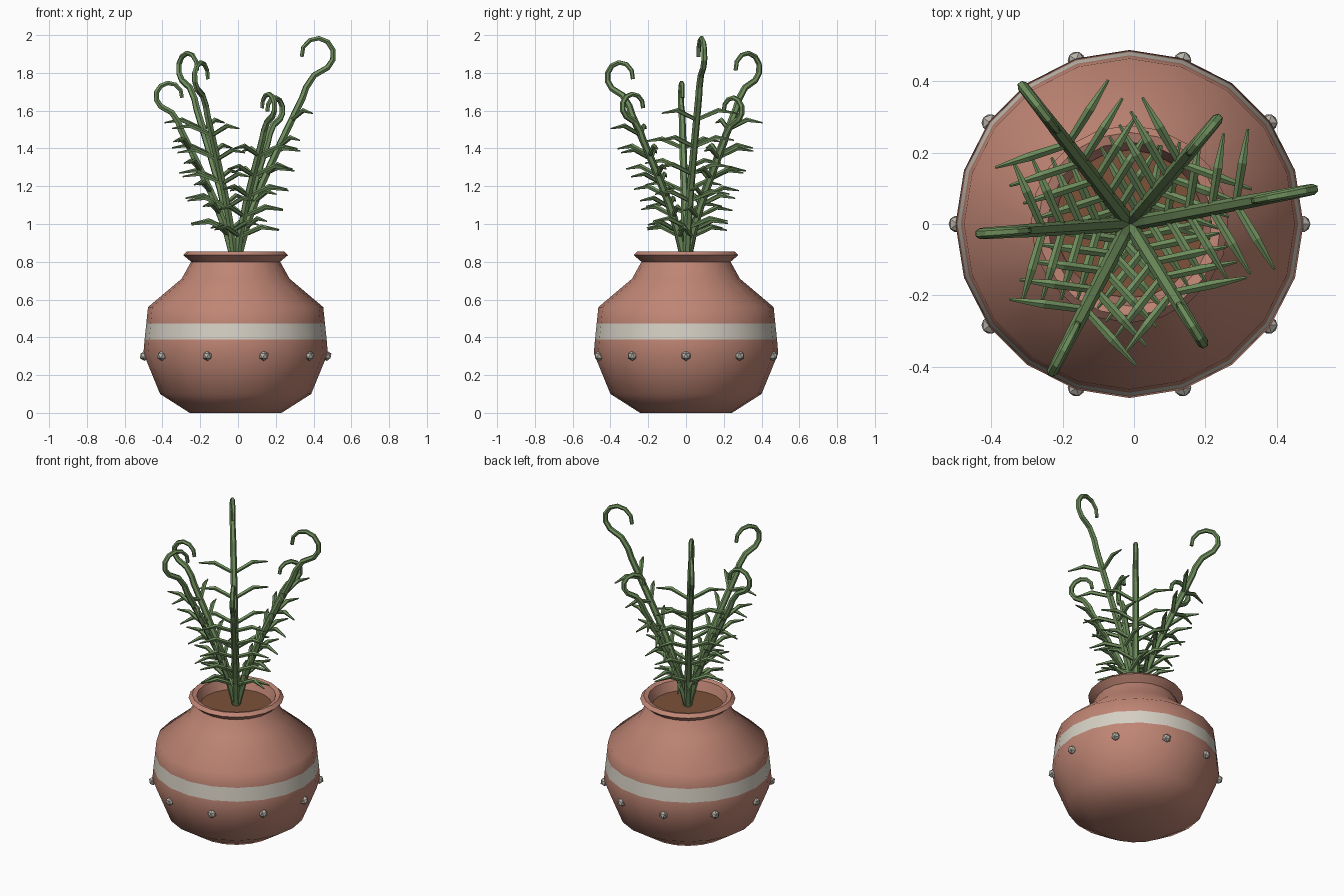
import bpy, bmesh, math
from mathutils import Vector

if "Cube" in bpy.data.objects:
    bpy.data.objects.remove(bpy.data.objects["Cube"], do_unlink=True)

CX = -0.0126      # pot axis
SOIL_Z = 0.79


def material(name, rgb):
    m = bpy.data.materials.new(name)
    m.use_nodes = True
    m.diffuse_color = (*rgb, 1)
    m.node_tree.nodes["Principled BSDF"].inputs["Base Color"].default_value = (*rgb, 1)
    return m


terracotta = material("terracotta", (0.52, 0.235, 0.175))
cream = material("cream_glaze", (0.67, 0.63, 0.55))
stone = material("stone_grey", (0.48, 0.45, 0.40))
earth = material("soil_brown", (0.20, 0.085, 0.042))
green = material("fern_green", (0.156, 0.27, 0.107))


def finish(name, bm, mats, smooth_angle=None):
    bmesh.ops.recalc_face_normals(bm, faces=bm.faces)
    mesh = bpy.data.meshes.new(name)
    bm.to_mesh(mesh)
    bm.free()
    for m in mats:
        mesh.materials.append(m)
    obj = bpy.data.objects.new(name, mesh)
    bpy.context.collection.objects.link(obj)
    if smooth_angle:
        bpy.ops.object.select_all(action='DESELECT')
        obj.select_set(True)
        bpy.context.view_layer.objects.active = obj
        bpy.ops.object.shade_smooth_by_angle(angle=math.radians(smooth_angle))
    return obj


def bridge(bm, rings):
    """Skin consecutive rings and close both ends."""
    n = len(rings[0])
    for a, b in zip(rings, rings[1:]):
        for i in range(n):
            j = (i + 1) % n
            bm.faces.new((a[i], a[j], b[j], b[i]))
    bm.faces.new(rings[0][::-1])
    bm.faces.new(rings[-1])


def tube(bm, path, radii, side, sides):
    """Tapered tube; side is a vector roughly across the path."""
    rings = []
    for k, p in enumerate(path):
        t = (path[min(k + 1, len(path) - 1)] - path[max(k - 1, 0)]).normalized()
        u = (side - t * side.dot(t)).normalized()
        v = t.cross(u)
        rings.append([bm.verts.new(p + radii[k] * (u * math.cos(a) + v * math.sin(a)))
                      for a in (math.tau * i / sides for i in range(sides))])
    bridge(bm, rings)


# Pot body: lathed outline with a glazed band
outline = [(0.243, 0), (0.40, 0.10), (0.488, 0.315), (0.482, 0.388), (0.473, 0.473),
           (0.464, 0.56), (0.286, 0.71), (0.236, 0.80), (0.277, 0.835),
           (0.257, 0.855), (0.23, 0.848), (0.20, 0.76)]
SIDES = 20
bm = bmesh.new()
bridge(bm, [[bm.verts.new((CX + r * math.cos(math.tau * i / SIDES),
                           r * math.sin(math.tau * i / SIDES), z))
             for i in range(SIDES)] for r, z in outline])
for f in bm.faces:
    f.material_index = int(0.39 < f.calc_center_median().z < 0.47)
finish("pot", bm, [terracotta, cream], 46)

# Soil
bm = bmesh.new()
bmesh.ops.create_circle(bm, cap_ends=True, segments=SIDES, radius=0.208)
bmesh.ops.translate(bm, verts=bm.verts, vec=(CX, 0, SOIL_Z))
finish("soil", bm, [earth])

# Ring of studs round the belly
for i in range(10):
    a = math.tau * i / 10
    bm = bmesh.new()
    bmesh.ops.create_icosphere(bm, subdivisions=1, radius=0.027)
    bmesh.ops.translate(bm, verts=bm.verts,
                        vec=(CX + 0.483 * math.cos(a), 0.483 * math.sin(a), 0.302))
    finish(f"stud_{i + 1}", bm, [stone])

# Frond outline for unit height: a leaning stem, then a curled tip
stem = [(0, -0.02), (0.05, 0.165), (0.117, 0.342), (0.21, 0.54),
        (0.301, 0.725), (0.317, 0.77), (0.353, 0.823)]
for i in range(8):
    a = math.radians(-51 + i * 34)
    stem.append((0.368 + 0.072 * math.cos(a), 0.9135 + 0.073 * math.sin(a)))


def stem_reach(h):
    """Radial position of the stem at height h."""
    for (r0, h0), (r1, h1) in zip(stem, stem[1:]):
        if h0 <= h <= h1:
            return r0 + (r1 - r0) * (h - h0) / (h1 - h0)


def frond(name, angle, size):
    a = math.radians(angle)
    out = Vector((math.cos(a), math.sin(a), 0))
    across = Vector((-math.sin(a), math.cos(a), 0))
    up = Vector((0, 0, 1))
    base = Vector((CX, 0, 0.8))
    bm = bmesh.new()
    last = len(stem) - 1
    tube(bm, [base + size * (r * out + h * up) for r, h in stem],
         [0.022 - 0.011 * k / last for k in range(last + 1)], across, 6)
    # Paired leaflets
    for k in range(5):
        h = 0.15 + 0.119 * k
        root = base + size * (stem_reach(h) * out + h * up)
        for s in (-1, 1):
            path = [root + s * lat * across + fwd * out + rise * up
                    for lat, fwd, rise in ((0, 0, 0), (0.11, 0.04, 0.05), (0.2, 0.073, 0.035))]
            tube(bm, path, [0.011, 0.013, 0.004], up, 5)
    finish(name, bm, [green])


for i, (angle, size) in enumerate([(10.7, 1.2), (50, 0.88), (127.8, 1.12),
                                   (183.7, 0.96), (242.4, 1.07), (301.7, 0.9)]):
    frond(f"fern_frond_{i + 1}", angle, size)
